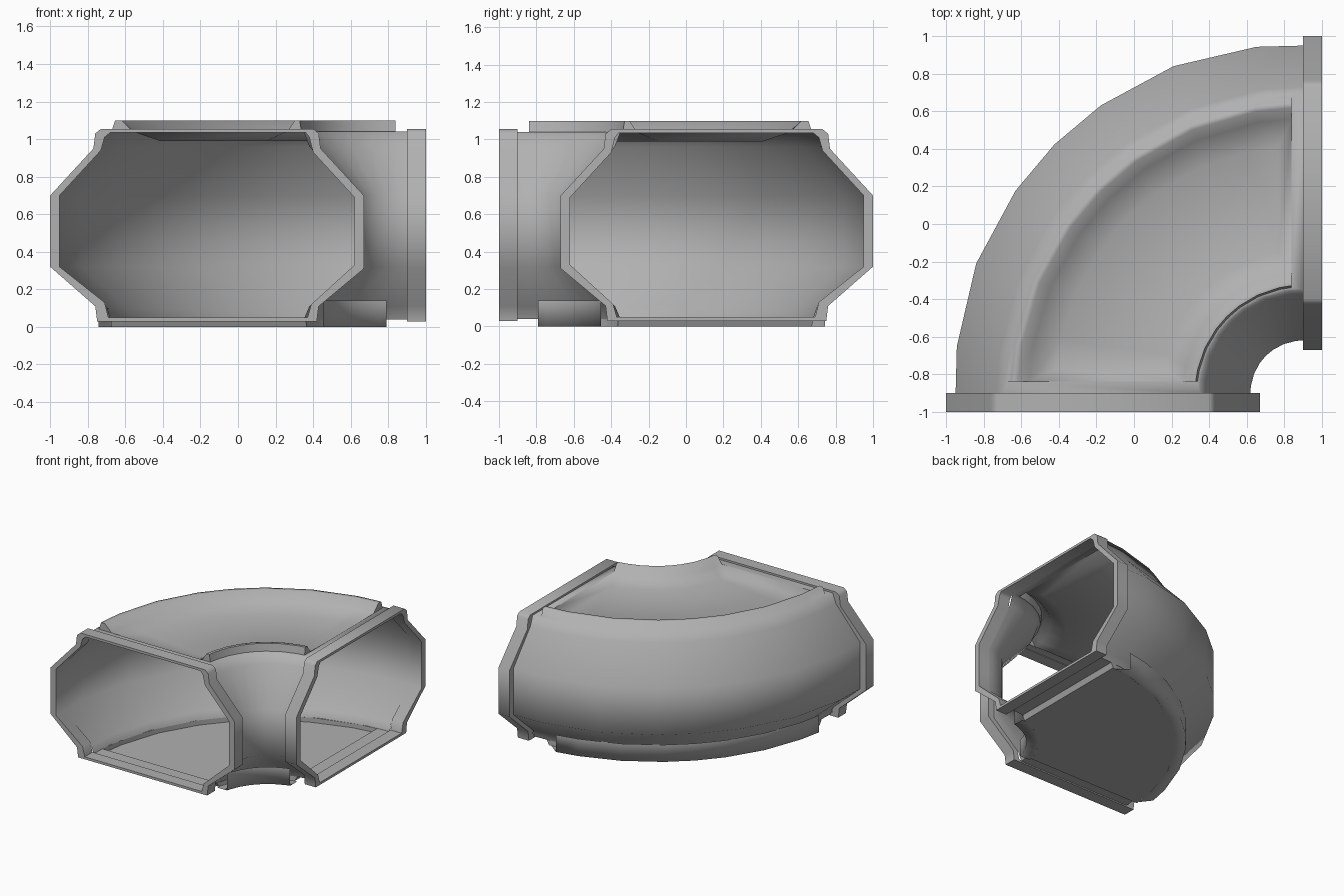
import bpy, bmesh, math

if "Cube" in bpy.data.objects:
    bpy.data.objects.remove(bpy.data.objects["Cube"])

CX, CY = 0.9, -0.9                      # pivot of the quarter bend
T = [0, .085, .24, .39, .5, .61, .76, .915, 1]
N = len(T)
ENDS = (N - 1, 2 * N - 1)               # loop edges on the two straight ends

grey = bpy.data.materials.new("mid_grey")
grey.diffuse_color = (.44, .44, .44, 1)
grey.use_nodes = True
grey.node_tree.nodes["Principled BSDF"].inputs["Base Color"].default_value = grey.diffuse_color


def arc(r, d, z):
    """Quarter arc around the pivot, both ends cut back by d."""
    a0 = math.asin(d / r)
    pts = []
    for t in T:
        a = a0 + t * (math.pi / 2 - 2 * a0)
        rr = r
        if r > 1.8 and 0 < t < 1:       # the outer flank bulges slightly
            rr += .010 if min(t, 1 - t) < .1 else .022
        pts.append((CX - rr * math.cos(a), CY + rr * math.sin(a), z))
    return pts


def sector(r0, r1, d, z, d_out=None):
    """Closed loop: outer arc, then inner arc back."""
    return arc(r1, d if d_out is None else d_out, z) + arc(r0, d, z)[::-1]


def bridge(bm, loops, closed, skip=()):
    rows = [[bm.verts.new(p) for p in l] for l in loops]
    n = len(rows[0])
    for a, b in zip(rows, rows[1:]):
        for i in range(n if closed else n - 1):
            if i in skip:
                continue
            j = (i + 1) % n
            bm.faces.new((a[i], a[j], b[j], b[i]))
    return rows


def cap(bm, row):
    for i in range(N - 1):
        bm.faces.new((row[i], row[i + 1], row[-2 - i], row[-1 - i]))


def finish(name, bm, angle):
    bmesh.ops.remove_doubles(bm, verts=bm.verts, dist=0.0005)
    bmesh.ops.recalc_face_normals(bm, faces=bm.faces)
    me = bpy.data.meshes.new(name)
    bm.to_mesh(me)
    bm.free()
    me.materials.append(grey)
    ob = bpy.data.objects.new(name, me)
    bpy.context.collection.objects.link(ob)
    bpy.ops.object.select_all(action='DESELECT')
    ob.select_set(True)
    bpy.context.view_layer.objects.active = ob
    bpy.ops.object.shade_smooth_by_angle(angle=math.radians(angle))


# curved side walls with the roof border
bm = bmesh.new()
outer = [(1.58, .04), (1.60, .10), (1.85, .32), (1.85, .70), (1.63, .96), (1.60, 1.04)]
inner = [(.55, .04), (.52, .11), (.28, .32), (.28, .70), (.52, .96), (.55, 1.04)]
for prof in (outer, inner):
    bridge(bm, [arc(r, 0, z) for r, z in prof], False)
bridge(bm, [sector(.55, 1.60, 0, 1.04), sector(.565, 1.575, .06, 1.04)], True)
# raised rims along the two roof arcs
rim = [(.565, 1.575, .06, 1.04), (.575, 1.555, .06, 1.10),
       (.60, 1.52, .06, 1.10), (.64, 1.46, .06, 1.04)]
rows = bridge(bm, [sector(*s) for s in rim], True, skip=ENDS)
for i in (0, N - 1, N, 2 * N - 1):
    bm.faces.new([r[i] for r in rows])
# sunken roof panel
panel = [(.64, 1.46, .06, 1.04), (.76, 1.32, .13, .99)]
cap(bm, bridge(bm, [sector(*s) for s in panel], True)[-1])
finish("bend_shell", bm, 78)

# floor pan
bm = bmesh.new()
floor = [(.55, 1.58, 0, .04), (.55, 1.58, .11, .04), (.55, 1.58, .13, 0)]
cap(bm, bridge(bm, [sector(*s) for s in floor], True)[-1])
finish("floor_pan", bm, 35)

# skirt under the floor, along the two arcs only
bm = bmesh.new()
skirt = [(.46, 1.66, .11, .14, .24), (.46, 1.66, .11, 0, .24), (.55, 1.58, .11, 0, .15)]
bridge(bm, [sector(*s) for s in skirt], True, skip=ENDS)
finish("floor_skirt", bm, 120)

# end frames: the second is the first mirrored across the bend's diagonal
rim_out = [(-1, .32), (-1, .70), (-.77, .95), (-.76, 1.03), (-.73, 1.055), (.40, 1.055),
           (.43, 1.03), (.44, .95), (.67, .70), (.67, .31), (.43, .11), (.42, .03),
           (-.75, .03), (-.76, .11)]
rim_in = [(-.95, .32), (-.95, .70), (-.73, .94), (-.71, 1.01), (-.68, 1.035), (.36, 1.035),
          (.38, 1.01), (.40, .93), (.62, .69), (.62, .33), (.39, .12), (.37, .05),
          (-.69, .05), (-.71, .13)]
for name, flip in (("front_frame", False), ("side_frame", True)):
    loops = []
    for ring, y in ((rim_out, -1), (rim_out, -.9), (rim_in, -.9), (rim_in, -1), (rim_out, -1)):
        loops.append([(-y, -x, z) if flip else (x, y, z) for x, z in ring])
    bm = bmesh.new()
    bridge(bm, loops, True)
    finish(name, bm, 65)
